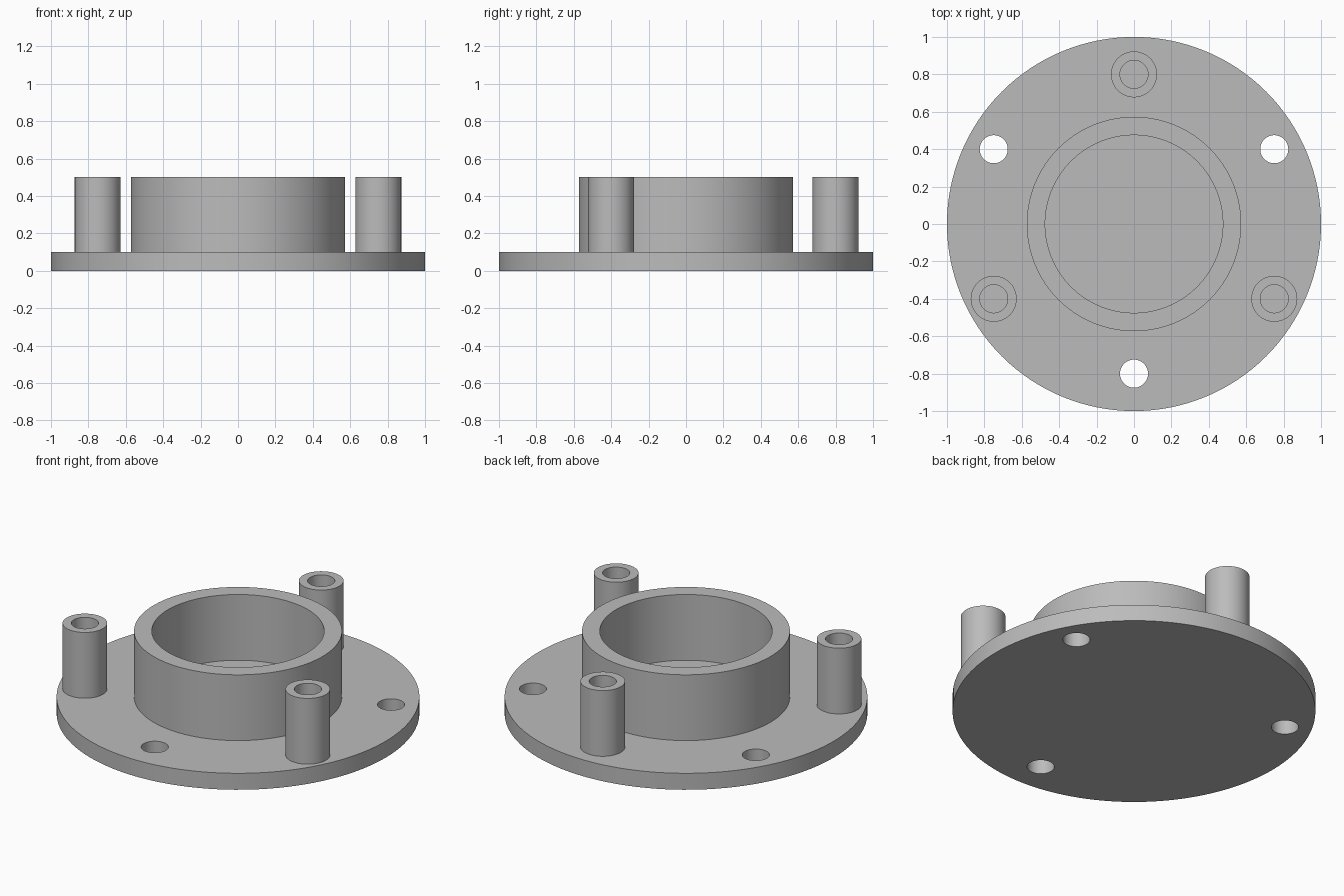
import bpy, bmesh, math
from mathutils import Vector

cube = bpy.data.objects.get("Cube")
if cube:
    bpy.data.objects.remove(cube)

PLATE_TOP, TOP = 0.1, 0.5
BOLT_RADIUS, HOLE_RADIUS = 0.075, 0.075

grey = bpy.data.materials.new("plain grey")
grey.use_nodes = True
colour = (0.5, 0.5, 0.5, 1)
grey.diffuse_color = colour
grey.node_tree.nodes["Principled BSDF"].inputs["Base Color"].default_value = colour


def circle(bm, radius, z, centre=(0, 0), steps=96):
    """Add a closed loop of edges and return its vertices and edges."""
    verts = []
    for i in range(steps):
        a = math.tau * i / steps
        verts.append(bm.verts.new((centre[0] + radius * math.cos(a),
                                   centre[1] + radius * math.sin(a), z)))
    edges = [bm.edges.new((v, verts[(i + 1) % steps])) for i, v in enumerate(verts)]
    return verts, edges


def finish(bm, name, location=(0, 0, 0)):
    mesh = bpy.data.meshes.new(name)
    bm.to_mesh(mesh)
    bm.free()
    mesh.materials.append(grey)
    obj = bpy.data.objects.new(name, mesh)
    obj.location = location
    bpy.context.collection.objects.link(obj)
    bpy.ops.object.select_all(action='DESELECT')
    obj.select_set(True)
    bpy.context.view_layer.objects.active = obj
    bpy.ops.object.shade_smooth_by_angle(angle=math.radians(30))
    return obj


def tube(name, outer, inner, location, steps):
    """Upright tube standing on the plate, open where it meets it."""
    bm = bmesh.new()
    profile = [(outer, PLATE_TOP), (outer, TOP), (inner, TOP), (inner, PLATE_TOP)]
    rings = [circle(bm, r, z, steps=steps)[0] for r, z in profile]
    for low, high in zip(rings, rings[1:]):
        for i in range(steps):
            j = (i + 1) % steps
            bm.faces.new((low[i], low[j], high[j], high[i]))
    return finish(bm, name, location)


def on_bolt_circle(degrees, distance):
    a = math.radians(degrees)
    return Vector((distance * math.cos(a), distance * math.sin(a), 0))


# Triangular bolt pattern: posts and holes alternate
posts = {"rear_post": (0, 0.8, 0), "front_left_post": (0.75, -0.4, 0),
         "front_right_post": (-0.75, -0.4, 0)}
holes = [(-x, -y) for x, y, z in posts.values()]

# Round base plate with three through holes
bm = bmesh.new()
edges = circle(bm, 1, 0, steps=128)[1]
for centre in holes:
    edges += circle(bm, HOLE_RADIUS, 0, centre, 48)[1]
bmesh.ops.triangle_fill(bm, edges=edges, use_beauty=True)
lifted = bmesh.ops.extrude_face_region(bm, geom=bm.faces[:], use_keep_orig=True)
top_verts = [g for g in lifted["geom"] if isinstance(g, bmesh.types.BMVert)]
bmesh.ops.translate(bm, verts=top_verts, vec=(0, 0, PLATE_TOP))
bmesh.ops.recalc_face_normals(bm, faces=bm.faces[:])
finish(bm, "base_plate")

# Central collar
tube("central_collar", 0.573, 0.475, (0, 0, 0), 128)

# Hollow posts
for name, place in posts.items():
    tube(name, 0.123, BOLT_RADIUS, place, 48)
